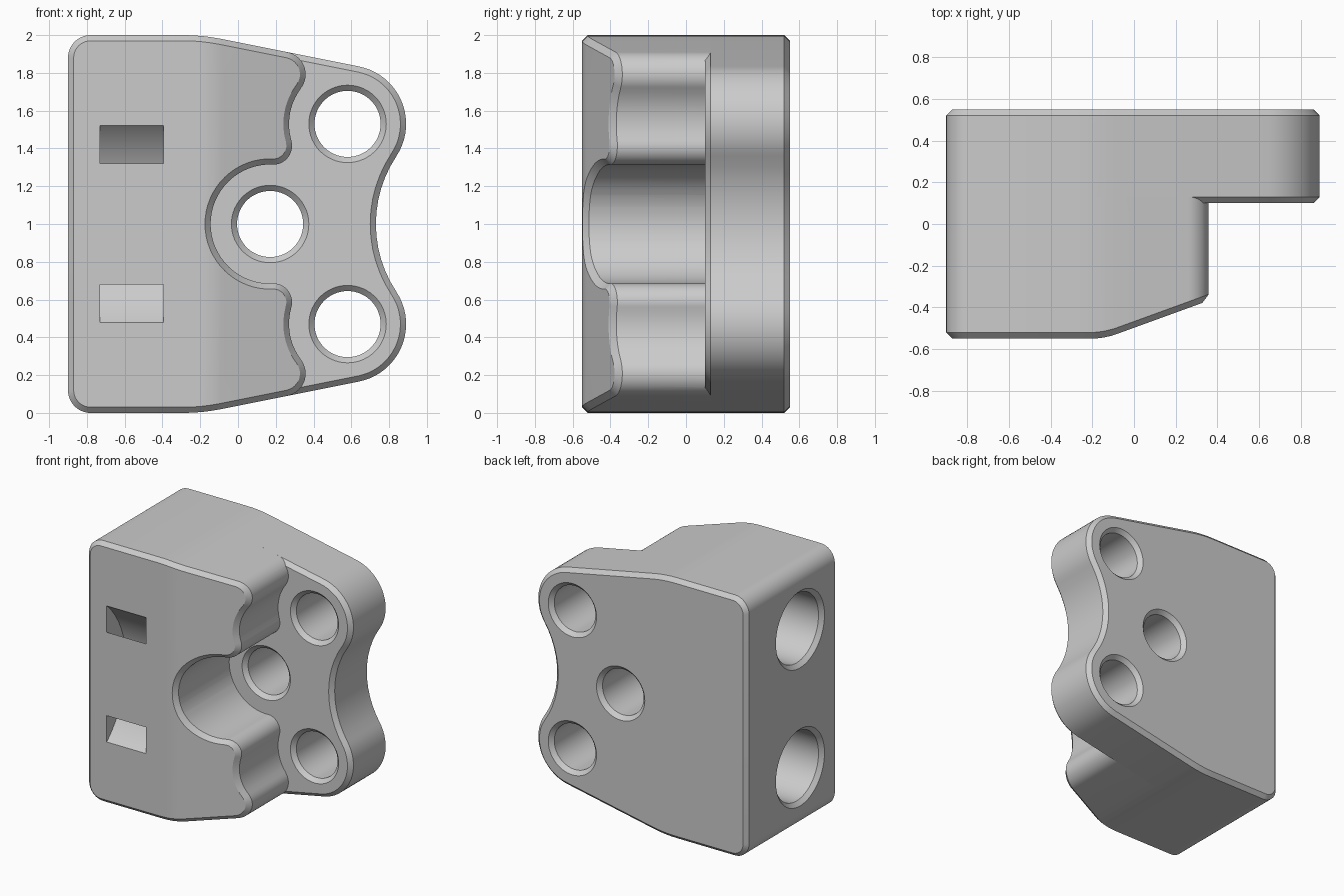
import bpy, bmesh, math
from mathutils import Vector

cube = bpy.data.objects.get("Cube")
if cube:
    bpy.data.objects.remove(cube, do_unlink=True)

grey = bpy.data.materials.new("plain_grey")
grey.use_nodes = True
grey.diffuse_color = (0.6, 0.6, 0.6, 1)
grey.node_tree.nodes["Principled BSDF"].inputs["Base Color"].default_value = (0.6, 0.6, 0.6, 1)

CHAMFER = 0.03
FRONT, STEP, BACK = -0.55, 0.10, 0.55
UPPER_HOLE, CENTRE_HOLE = (0.58, 1.53), (0.17, 1.0)


def arc(centre, radius, start, end):
    """Points on an arc, angles in degrees."""
    n = max(4, math.ceil(abs(end - start) / 6))
    angles = [math.radians(start + (end - start) * i / n) for i in range(n + 1)]
    return [Vector((centre[0] + radius * math.cos(a), centre[1] + radius * math.sin(a)))
            for a in angles]


def heading(a, b):
    return math.degrees(math.atan2(b[1] - a[1], b[0] - a[0]))


def mirrored(upper):
    """Close an upper half outline by mirroring it at half height."""
    pts = upper + [Vector((p.x, 2 - p.y)) for p in reversed(upper)]
    return [p for i, p in enumerate(pts) if (p - pts[i - 1]).length > 0.006]


def inset(pts, d):
    """Move a clockwise outline inwards by d."""
    result = []
    for i, p in enumerate(pts):
        a = (p - pts[i - 1]).normalized()
        b = (pts[(i + 1) % len(pts)] - p).normalized()
        na, nb = Vector((a.y, -a.x)), Vector((b.y, -b.x))
        result.append(p + (na + nb) * d / (1 + na.dot(nb)))
    return result


def loft(name, rings):
    """Closed solid through rings of 3D points."""
    bm = bmesh.new()
    loops = [[bm.verts.new(p) for p in ring] for ring in rings]
    for lower, upper in zip(loops, loops[1:]):
        for i in range(len(lower)):
            bm.faces.new((lower[i - 1], lower[i], upper[i], upper[i - 1]))
    bm.faces.new(loops[0])
    bm.faces.new(loops[-1])
    bmesh.ops.recalc_face_normals(bm, faces=bm.faces)
    mesh = bpy.data.meshes.new(name)
    bm.to_mesh(mesh)
    bm.free()
    mesh.materials.append(grey)
    obj = bpy.data.objects.new(name, mesh)
    bpy.context.collection.objects.link(obj)
    return obj


def along_y(pts, y):
    return [Vector((p.x, y, p.y)) for p in pts]


def combine(target, tool, operation):
    tool.hide_render = True
    mod = target.modifiers.new(operation, "BOOLEAN")
    mod.operation, mod.object, mod.solver = operation, tool, "EXACT"
    bpy.context.view_layer.objects.active = target
    bpy.ops.object.modifier_apply(modifier=mod.name)
    bpy.data.objects.remove(tool, do_unlink=True)


# Shared left corner and upper shoulder
slope = 90 - math.degrees(math.atan(0.2))
shoulder = arc((-0.78, 1.88), 0.12, 180, 90) + arc((-0.289, 1.0), 1.0, 90, slope)

# Back plate: rounded lobes around the holes and a concave waist
waist = (1.378, 1.0)
turn = heading(UPPER_HOLE, waist)
plate = mirrored(shoulder + arc(UPPER_HOLE, 0.31, slope, turn)
                 + arc(waist, 0.648, turn + 180, 180))
plate_in = inset(plate, CHAMFER)
body = loft("mounting_block", [along_y(plate_in, STEP), along_y(plate, STEP + CHAMFER),
                               along_y(plate, BACK - CHAMFER), along_y(plate_in, BACK)])

# Front block: scalloped around the holes
tip, nub = (0.238, 1.792), (0.186, 1.414)
tip_turn = heading(tip, UPPER_HOLE)
nub_turn = heading(nub, UPPER_HOLE)
nub_end = heading(nub, CENTRE_HOLE)
block = mirrored(shoulder + arc(tip, 0.12, slope, tip_turn)
                 + arc(UPPER_HOLE, 0.31, tip_turn + 180, nub_turn + 180)
                 + arc(nub, 0.10, nub_turn, nub_end)
                 + arc(CENTRE_HOLE, 0.315, nub_end + 180, 180))
front = loft("front_block", [along_y(inset(block, CHAMFER), FRONT),
                             along_y(block, FRONT + CHAMFER),
                             along_y(block, STEP + CHAMFER)])

# Slant the right part of the front face back, through a soft bend
BEND_X, BEND_R, BEND_A = -0.215, 0.4, math.radians(20)


def setback(x):
    if x <= BEND_X:
        return 0
    end = BEND_X + BEND_R * math.sin(BEND_A)
    if x < end:
        return BEND_R * (1 - math.cos(math.asin((x - BEND_X) / BEND_R)))
    return BEND_R * (1 - math.cos(BEND_A)) + (x - end) * math.tan(BEND_A)


bm = bmesh.new()
bm.from_mesh(front.data)
for i in range(6):
    x = BEND_X + BEND_R * math.sin(BEND_A * i / 5)
    bmesh.ops.bisect_plane(bm, geom=bm.verts[:] + bm.edges[:] + bm.faces[:], dist=1e-5,
                           plane_co=(x, 0, 0), plane_no=(1, 0, 0))
for v in bm.verts:
    if v.co.y < FRONT + 2 * CHAMFER:
        v.co.y += setback(v.co.x)
bm.to_mesh(front.data)
bm.free()
combine(body, front, "UNION")

# Three through holes, chamfered at both ends
for x, z in (CENTRE_HOLE, UPPER_HOLE, (UPPER_HOLE[0], 2 - UPPER_HOLE[1])):
    stations = ((STEP - 0.02, 0.225), (STEP + CHAMFER, 0.175),
                (BACK - CHAMFER, 0.175), (BACK + 0.02, 0.225))
    rings = [along_y(arc((x, z), r, 0, 360)[:-1], y) for y, r in stations]
    combine(body, loft("hole_cutter", rings), "DIFFERENCE")

# Two blind rod bores in the side
for z in (UPPER_HOLE[1], 2 - UPPER_HOLE[1]):
    stations = ((-0.92, 0.315), (-0.87, 0.265), (-0.10, 0.265))
    rings = [[Vector((x, p.x, p.y)) for p in arc((-0.10, z), r, 0, 360)[:-1]]
             for x, r in stations]
    combine(body, loft("bore_cutter", rings), "DIFFERENCE")

# Curved strap channel joining the two front windows
strap = arc((-1.015, 1.0), 0.70, -65, 65) + arc((-1.015, 1.0), 0.565, 65, -65)
rings = [[Vector((x, p.x, p.y)) for p in strap] for x in (-0.73, -0.395)]
combine(body, loft("strap_cutter", rings), "DIFFERENCE")

# Smooth the curved walls, keep the chamfers crisp
bpy.ops.object.select_all(action="DESELECT")
body.select_set(True)
bpy.context.view_layer.objects.active = body
bpy.ops.object.shade_smooth_by_angle(angle=math.radians(25))
